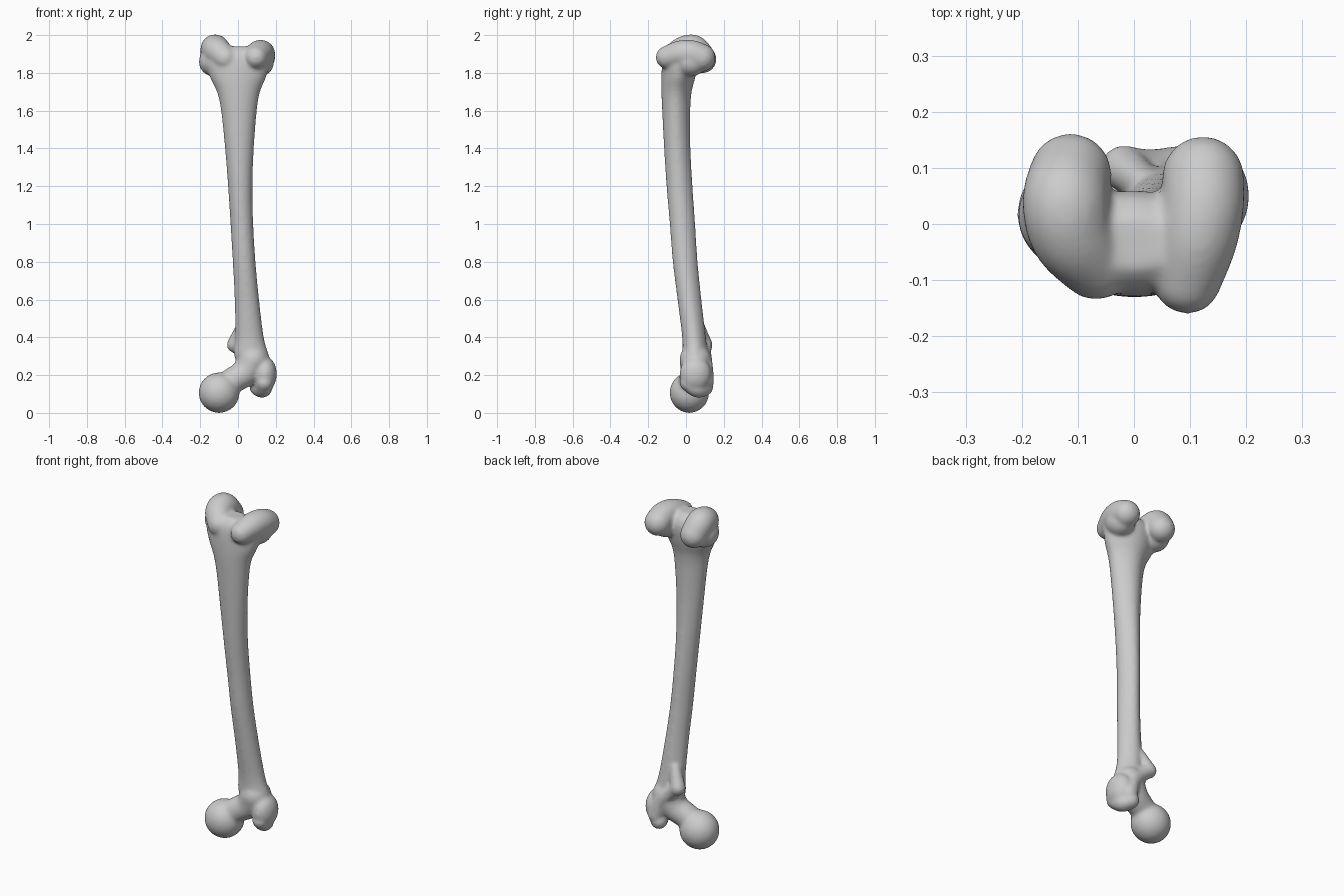
import bpy
import bmesh
import math
from mathutils import Matrix, Vector

cube = bpy.data.objects.get("Cube")
if cube:
    bpy.data.objects.remove(cube)

bm = bmesh.new()


def spline(points, steps):
    """Smoothly resample a list of equal-length tuples."""
    out = []
    for i in range(len(points) - 1):
        a, b, c, d = (points[min(max(i + k, 0), len(points) - 1)] for k in (-1, 0, 1, 2))
        for s in range(steps):
            t = s / steps
            out.append([q + t / 2 * (r - p + t * (2 * p - 5 * q + 4 * r - u + t * (3 * (q - r) + u - p)))
                        for p, q, r, u in zip(a, b, c, d)])
    out.append(list(points[-1]))
    return out


def blob(centre, radii):
    matrix = Matrix.Translation(centre) @ Matrix.Diagonal((*radii, 1))
    bmesh.ops.create_icosphere(bm, subdivisions=3, radius=1, matrix=matrix)


def limb(points, steps=6):
    """Rounded tube of overlapping balls: x, y, z, radius."""
    for x, y, z, r in spline(points, steps):
        blob((x, y, z), (r, r, r))


def shaft(sections, sides=40):
    """Loft of z, x min, x max, y min, y max, with a low ridge along the back."""
    rings = []
    for z, x0, x1, y0, y1 in spline(sections, 5):
        ring = []
        for k in range(sides):
            a = math.tau * k / sides
            ridge = 1 - 0.1 * max(0, math.sin(a)) * (1 - max(0, math.sin(a)) ** 6)
            ring.append(bm.verts.new(((x0 + x1) / 2 + (x1 - x0) / 2 * math.cos(a) * ridge,
                                      (y0 + y1) / 2 + (y1 - y0) / 2 * math.sin(a) * ridge, z)))
        rings.append(ring)
    for low, high in zip(rings, rings[1:]):
        for k in range(sides):
            n = (k + 1) % sides
            bm.faces.new((low[k], low[n], high[n], high[k]))
    bm.faces.new(rings[0][::-1])
    bm.faces.new(rings[-1])


# Long shaft, flaring at both ends
shaft([
    (0.2, 0.03, 0.19, -0.01, 0.11),
    (0.3, -0.02, 0.165, -0.018, 0.115),
    (0.4, -0.015, 0.137, -0.02, 0.105),
    (0.6, -0.018, 0.112, -0.045, 0.082),
    (0.8, -0.028, 0.093, -0.07, 0.062),
    (1.0, -0.04, 0.081, -0.086, 0.049),
    (1.2, -0.053, 0.077, -0.103, 0.035),
    (1.4, -0.069, 0.084, -0.116, 0.024),
    (1.6, -0.09, 0.1, -0.126, 0.023),
    (1.7, -0.112, 0.117, -0.13, 0.03),
    (1.78, -0.15, 0.15, -0.13, 0.05),
    (1.86, -0.17, 0.165, -0.125, 0.06),
    (1.91, -0.13, 0.13, -0.11, 0.045),
    (1.94, -0.08, 0.08, -0.08, 0.01),
])

# Right and left knuckles of the upper joint, with their side bulges
limb([(-0.113, 0.088, 1.872, 0.074), (-0.122, 0.04, 1.924, 0.078),
      (-0.11, -0.02, 1.915, 0.075), (-0.068, -0.07, 1.878, 0.066)])
limb([(0.123, 0.083, 1.88, 0.074), (0.123, 0.03, 1.9, 0.074),
      (0.112, -0.03, 1.9, 0.072), (0.095, -0.1, 1.882, 0.061)])
blob((-0.128, 0.015, 1.86), (0.08, 0.085, 0.08))
blob((0.115, 0.025, 1.86), (0.077, 0.085, 0.08))

# Ball head and neck of the lower joint
blob((-0.1, 0.018, 0.107), (0.109, 0.105, 0.108))
limb([(-0.08, 0.02, 0.13, 0.075), (-0.03, 0.03, 0.17, 0.07),
      (0.04, 0.045, 0.215, 0.075), (0.08, 0.05, 0.28, 0.085)])

# Large outer knob, its hooked tip, and the crest to the small rear knob
blob((0.142, 0.05, 0.205), (0.064, 0.085, 0.095))
limb([(0.14, 0.01, 0.16, 0.045), (0.13, 0.06, 0.13, 0.05), (0.105, 0.1, 0.135, 0.045)])
limb([(0.12, 0.105, 0.17, 0.045), (0.09, 0.1, 0.26, 0.042),
      (0.03, 0.095, 0.32, 0.04), (-0.018, 0.1, 0.365, 0.04)])
limb([(-0.018, 0.1, 0.36, 0.042), (0.02, 0.07, 0.46, 0.03)])

mesh = bpy.data.meshes.new("thigh_bone")
bm.to_mesh(mesh)
bm.free()
bone = bpy.data.objects.new("thigh_bone", mesh)
bpy.context.collection.objects.link(bone)

# Fuse all parts into one skin and soften the joins
fuse = bone.modifiers.new("fuse", 'REMESH')
fuse.mode = 'VOXEL'
fuse.voxel_size = 0.008
fuse.use_smooth_shade = True
soften = bone.modifiers.new("soften", 'SMOOTH')
soften.factor = 0.5
soften.iterations = 14

grey = bpy.data.materials.new("bone_grey")
grey.use_nodes = True
colour = (0.6, 0.6, 0.6, 1)
grey.diffuse_color = colour
grey.node_tree.nodes["Principled BSDF"].inputs["Base Color"].default_value = colour
mesh.materials.append(grey)
